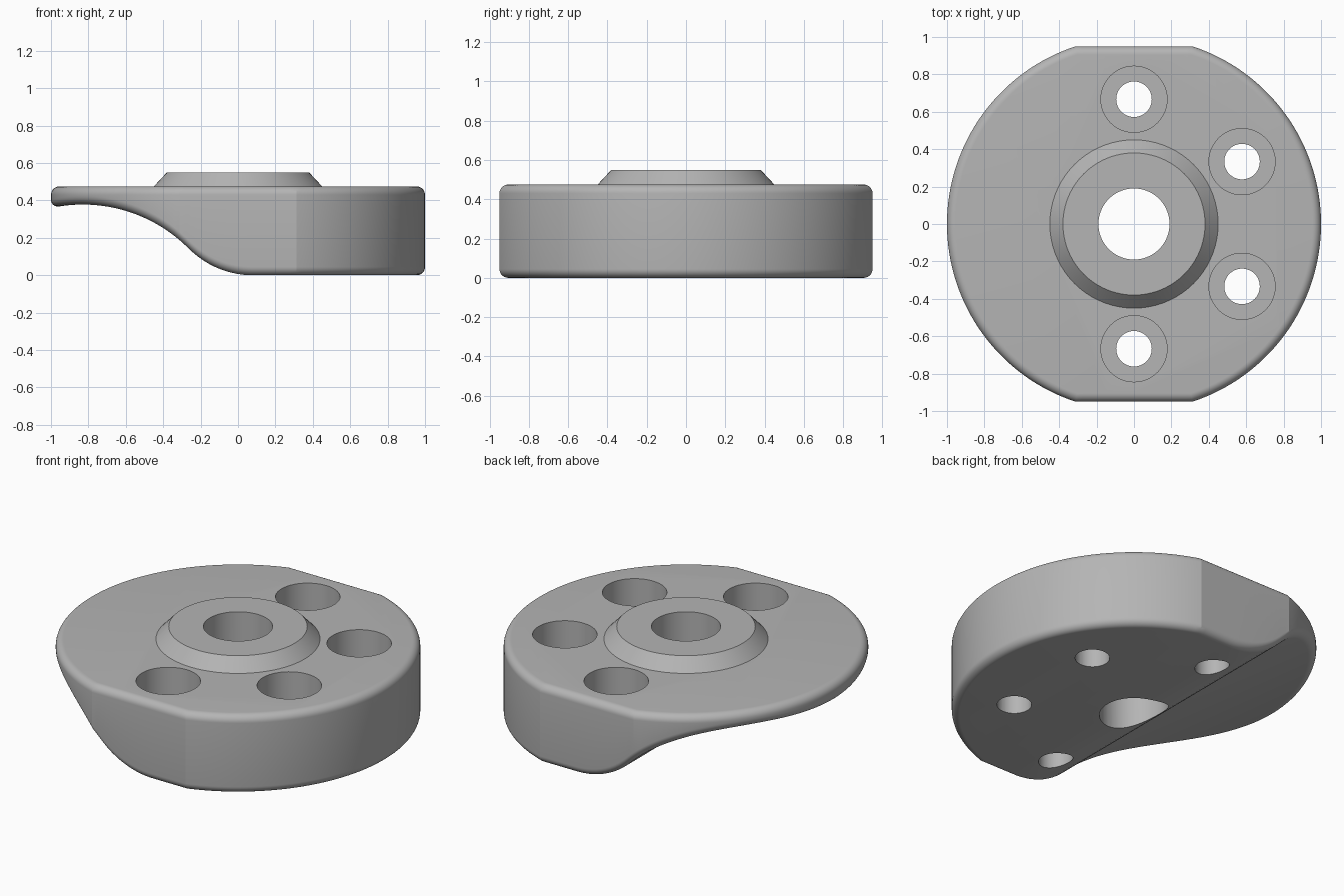
import bpy, bmesh
from math import sin, cos, asin, sqrt, pi, radians

if "Cube" in bpy.data.objects:
    bpy.data.objects.remove(bpy.data.objects["Cube"])

TOP, FLAT, FILLET = 0.475, 0.95, 0.045
CREST_X, CREST_Z, BIG = -0.83, 0.378, 0.8      # hollow arc under the thin side
FOOT_X, SMALL = 0.08, 0.484                    # arc blending into the flat base
BLEND_X = CREST_X + (FOOT_X - CREST_X) * BIG / (BIG + SMALL)

grey = bpy.data.materials.new("plain_grey")
grey.use_nodes = True
colour = (0.46, 0.46, 0.46, 1)
grey.diffuse_color = colour
grey.node_tree.nodes["Principled BSDF"].inputs["Base Color"].default_value = colour


def make_object(name, bm):
    bmesh.ops.recalc_face_normals(bm, faces=bm.faces[:])
    mesh = bpy.data.meshes.new(name)
    bm.to_mesh(mesh)
    bm.free()
    mesh.materials.append(grey)
    obj = bpy.data.objects.new(name, mesh)
    bpy.context.collection.objects.link(obj)
    return obj


def lathe(name, profile, x=0, y=0, segments=72):
    """Solid of revolution with flat end caps."""
    bm = bmesh.new()
    rings = [[bm.verts.new((x + r * cos(2 * pi * i / segments),
                            y + r * sin(2 * pi * i / segments), z))
              for i in range(segments)] for r, z in profile]
    bridge(bm, rings)
    bm.faces.new(rings[0])
    bm.faces.new(rings[-1])
    return make_object(name, bm)


def bridge(bm, rings):
    for low, high in zip(rings, rings[1:]):
        n = len(low)
        for i in range(n):
            j = (i + 1) % n
            bm.faces.new((low[i], low[j], high[j], high[i]))


def underside(x):
    if x < BLEND_X:
        return CREST_Z - BIG + sqrt(BIG ** 2 - (x - CREST_X) ** 2)
    if x < FOOT_X:
        return SMALL - sqrt(SMALL ** 2 - (x - FOOT_X) ** 2)
    return 0.0


def outline(inset, arc_steps=44, flat_steps=20):
    """Circle with two flats, moved inwards by the inset."""
    r, h = 1 - inset, FLAT - inset
    a = asin(h / r)
    c = r * cos(a)
    arc = [(r * cos(a * i / arc_steps), r * sin(a * i / arc_steps))
           for i in range(arc_steps + 1)]
    arc[-1] = (c, h)
    flat = [(c - 2 * c * i / flat_steps, h) for i in range(1, flat_steps)]
    half = arc + flat + [(-x, y) for x, y in reversed(arc)]
    return half + [(x, -y) for x, y in half[-2:0:-1]]


# Body: rounded rings up the wall, with a contoured underside
bm = bmesh.new()
rings = []
steps = 8
for k in range(steps + 1):
    t = pi / 2 * k / steps
    rings.append([bm.verts.new((x, y, underside(x) + FILLET * (1 - cos(t))))
                  for x, y in outline(FILLET * (1 - sin(t)))])
for k in range(steps + 1):
    t = pi / 2 * k / steps
    rings.append([bm.verts.new((x, y, TOP - FILLET * (1 - sin(t))))
                  for x, y in outline(FILLET * (1 - cos(t)))])
bridge(bm, rings)
bm.faces.new(rings[-1])
base = rings[0]
n = len(base)
for i in range(n // 2):
    strip = (base[i], base[i + 1], base[n - i - 1], base[(n - i) % n])
    bm.faces.new(list(dict.fromkeys(strip)))
body = make_object("hub_plate", bm)

# Raised boss, centre bore and four stepped screw holes
boss = lathe("centre_boss", [(0.455, TOP - 0.005), (0.45, TOP), (0.38, 0.55)])
tools = [(boss, 'UNION'),
         (lathe("centre_bore", [(0.19, -0.1), (0.19, 0.7)]), 'DIFFERENCE')]
for degrees in (-90, -30, 30, 90):
    a = radians(degrees)
    hole = lathe("screw_hole", [(0.095, -0.1), (0.095, 0.16), (0.177, 0.16), (0.177, 0.7)],
                 0.667 * cos(a), 0.667 * sin(a), 48)
    tools.append((hole, 'DIFFERENCE'))

bpy.ops.object.select_all(action='DESELECT')
bpy.context.view_layer.objects.active = body
body.select_set(True)
for tool, operation in tools:
    tool.hide_render = True
    mod = body.modifiers.new(tool.name, 'BOOLEAN')
    mod.operation = operation
    mod.solver = 'EXACT'
    mod.object = tool
    bpy.ops.object.modifier_apply(modifier=mod.name)
    bpy.data.objects.remove(tool)

bpy.ops.object.shade_smooth_by_angle(angle=radians(16))
